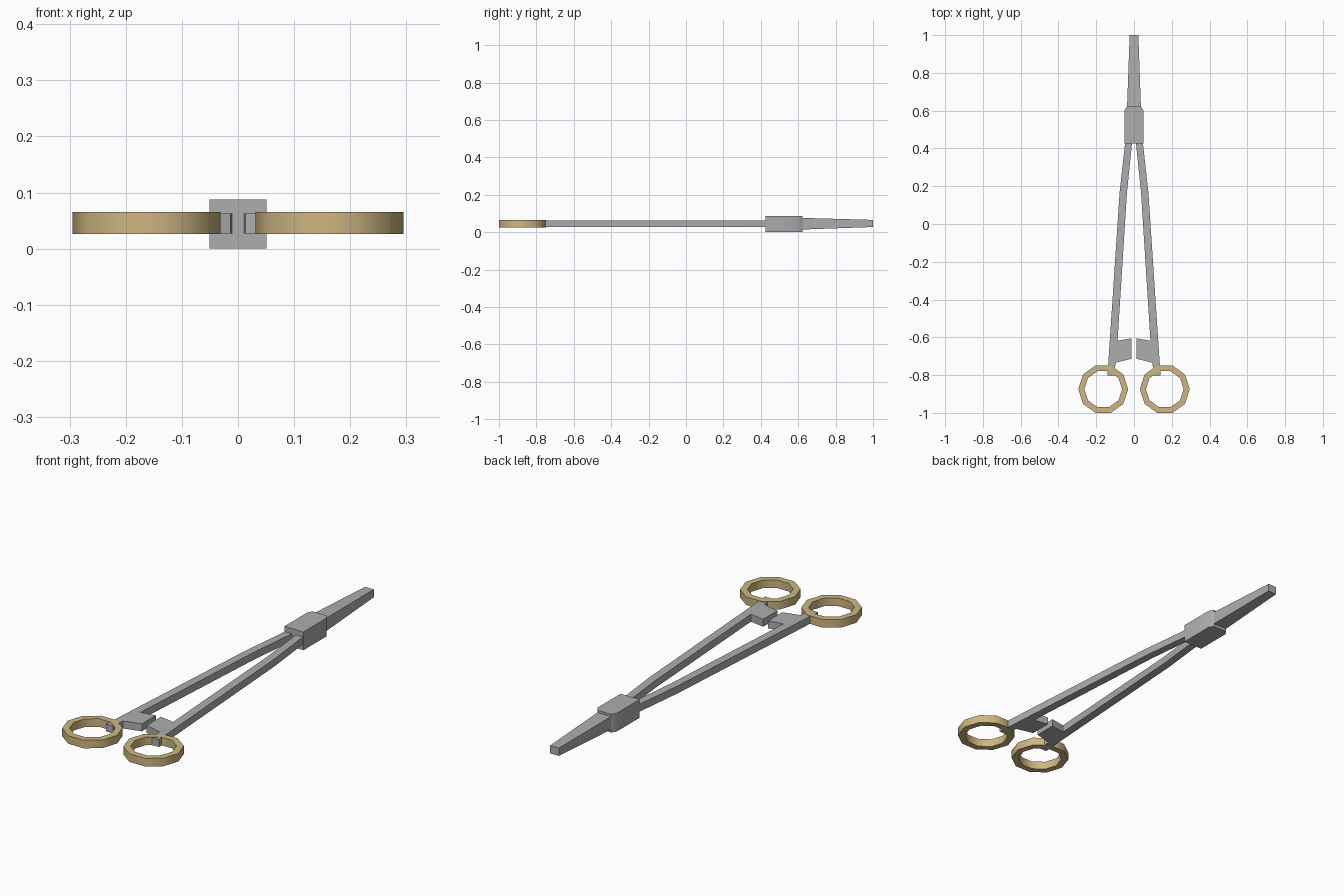
import bpy, bmesh, math

if "Cube" in bpy.data.objects:
    bpy.data.objects.remove(bpy.data.objects["Cube"])

def material(name, rgb):
    m = bpy.data.materials.new(name)
    m.diffuse_color = (*rgb, 1)
    m.use_nodes = True
    m.node_tree.nodes["Principled BSDF"].inputs["Base Color"].default_value = m.diffuse_color
    return m

STEEL = material("steel grey", (0.42, 0.42, 0.425))
BRASS = material("brass tan", (0.62, 0.47, 0.225))

def finish(name, bm, mat, angle=40):
    bmesh.ops.recalc_face_normals(bm, faces=bm.faces)
    me = bpy.data.meshes.new(name)
    bm.to_mesh(me)
    bm.free()
    me.materials.append(mat)
    ob = bpy.data.objects.new(name, me)
    bpy.context.collection.objects.link(ob)
    bpy.ops.object.select_all(action='DESELECT')
    ob.select_set(True)
    bpy.context.view_layer.objects.active = ob
    bpy.ops.object.shade_smooth_by_angle(angle=math.radians(angle))
    return ob

def plate(name, outline, z0, z1, mat, sx=1):
    """Extrude an xy outline from z0 to z1, optionally mirrored in x."""
    bm = bmesh.new()
    f = bm.faces.new([bm.verts.new((sx * x, y, z0)) for x, y in outline])
    r = bmesh.ops.extrude_face_region(bm, geom=[f])
    for v in r["geom"]:
        if isinstance(v, bmesh.types.BMVert):
            v.co.z = z1
    return finish(name, bm, mat)

def finger_ring(name, cx, cy, r_out, r_in, z0, z1, n=10):
    bm = bmesh.new()
    loops = [[bm.verts.new((cx + r * math.cos(2 * math.pi * i / n),
                            cy + r * math.sin(2 * math.pi * i / n), z)) for i in range(n)]
             for r, z in ((r_out, z0), (r_out, z1), (r_in, z1), (r_in, z0))]
    for k in range(4):
        a, b = loops[k], loops[(k + 1) % 4]
        for i in range(n):
            j = (i + 1) % n
            bm.faces.new((a[i], a[j], b[j], b[i]))
    return finish(name, bm, BRASS)

# box lock with chamfered jaw end
half = [(0.051, 0.425), (0.051, 0.6), (0.037, 0.622)]
plate("box_lock", half + [(-x, y) for x, y in reversed(half)], 0, 0.088, STEEL)

# tapered closed jaws
bm = bmesh.new()
ends = [[bm.verts.new((x * w, y, z)) for x, z in ((-1, z0), (1, z0), (1, z1), (-1, z1))]
        for y, w, z0, z1 in ((0.61, 0.037, 0.014, 0.077), (1.0, 0.023, 0.028, 0.066))]
for e in ends:
    bm.faces.new(e)
for i in range(4):
    j = (i + 1) % 4
    bm.faces.new((ends[0][i], ends[0][j], ends[1][j], ends[1][i]))
finish("jaws", bm, STEEL)

# mirrored shanks with ratchet tabs, and finger rings
shank = [(0.009, 0.44), (0.046, 0.44), (0.076, 0.17), (0.137, -0.75), (0.141, -0.803),
         (0.103, -0.803), (0.098, -0.735), (0.013, -0.713), (0.013, -0.605),
         (0.087, -0.618), (0.037, 0.17)]
for side, sx in (("right", 1), ("left", -1)):
    plate("shank_" + side, shank, 0.027, 0.063, STEEL, sx)
    finger_ring("finger_ring_" + side, sx * 0.163, -0.8745, 0.132, 0.1, 0.026, 0.065)
